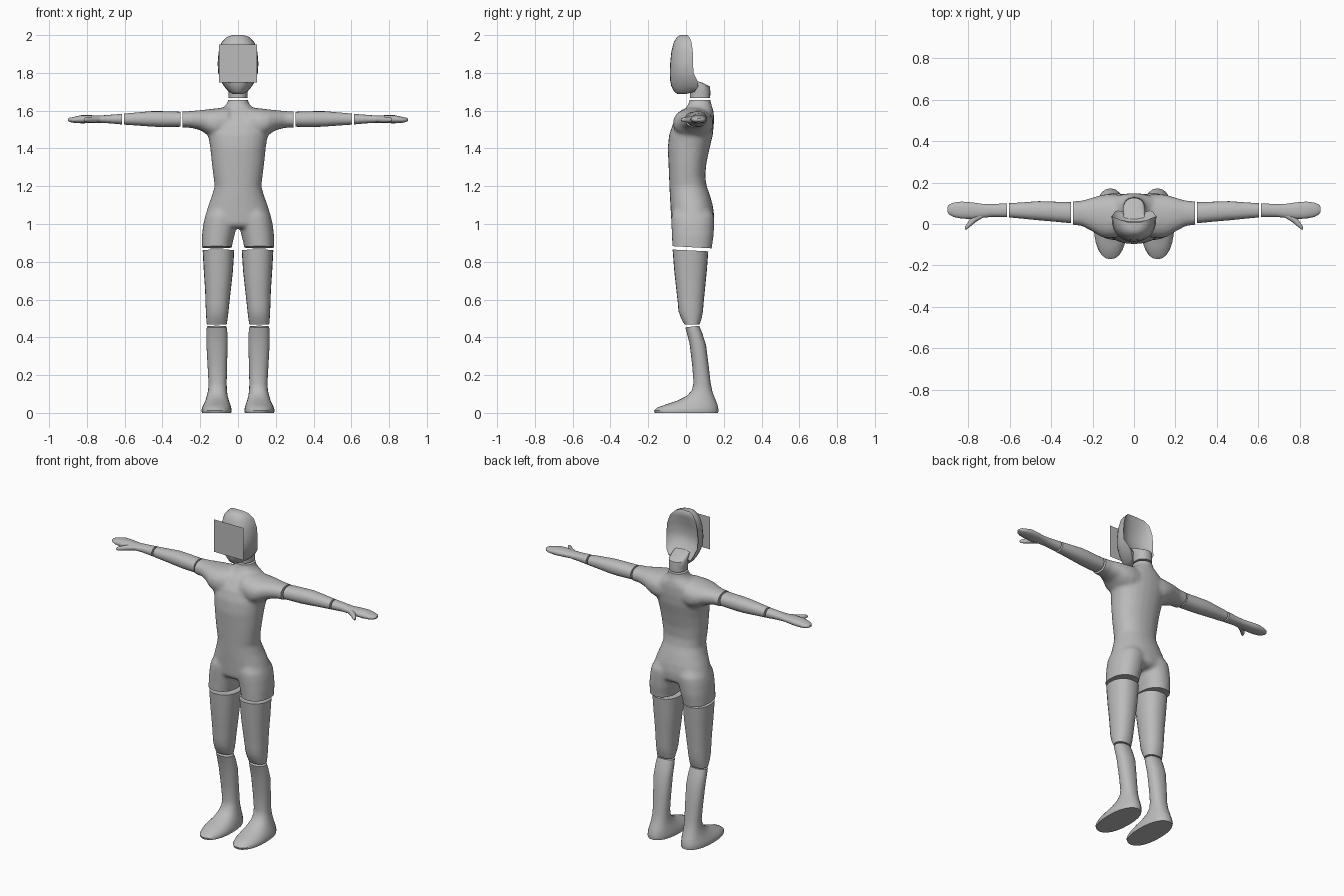
import bpy, bmesh, math

grey = bpy.data.materials.new("plain_grey")
grey.diffuse_color = (0.5, 0.5, 0.5, 1)


def finish(bm, name, recalc=True, angle=50):
    if recalc:
        bmesh.ops.recalc_face_normals(bm, faces=bm.faces)
    me = bpy.data.meshes.new(name)
    bm.to_mesh(me)
    bm.free()
    me.materials.append(grey)
    ob = bpy.data.objects.new(name, me)
    bpy.context.collection.objects.link(ob)
    bpy.ops.object.select_all(action='DESELECT')
    ob.select_set(True)
    bpy.context.view_layer.objects.active = ob
    bpy.ops.object.shade_smooth_by_angle(angle=math.radians(angle))
    return ob


def skin(bm, rings):
    """Join rings of points into a closed tube."""
    loops = [[bm.verts.new(p) for p in r] for r in rings]
    n = len(loops[0])
    for a, b in zip(loops, loops[1:]):
        for i in range(n):
            j = (i + 1) % n
            bm.faces.new((a[i], a[j], b[j], b[i]))
    bm.faces.new(loops[0][::-1])
    bm.faces.new(loops[-1])


def power(v, e):
    return math.copysign(abs(v) ** e, v)


def loft(bm, rings, axis='z', side=1, e=0.9, n=24):
    """rings: position, lateral min/max, y min/max, optional tilt along y."""
    out = []
    for r in rings:
        pos, a0, a1, y0, y1 = r[:5]
        tilt = r[5] if len(r) > 5 else 0
        ring = []
        for i in range(n):
            t = 2 * math.pi * i / n
            a = (a0 + a1) / 2 + (a1 - a0) / 2 * power(math.cos(t), e)
            dy = (y1 - y0) / 2 * power(math.sin(t), e)
            y, p = (y0 + y1) / 2 + dy, pos + tilt * dy
            ring.append((a * side, y, p) if axis == 'z' else (p * side, y, a))
        out.append(ring)
    skin(bm, out)


# Torso: trunk, shoulders and hips, blended together and then cut flat
bm = bmesh.new()
loft(bm, [(z, -w, w, a, b) for z, w, a, b in (
    (0.98, .10, -.06, .12), (1.0, .165, -.077, .146), (1.05, .172, -.08, .149),
    (1.1, .157, -.083, .142), (1.15, .138, -.086, .128), (1.2, .124, -.088, .11),
    (1.25, .130, -.09, .102), (1.32, .139, -.093, .108), (1.4, .147, -.097, .125),
    (1.47, .158, -.09, .142), (1.53, .16, -.07, .148), (1.58, .14, -.035, .148),
    (1.61, .09, -.005, .143), (1.63, .062, .01, .135), (1.655, .052, .019, .13),
    (1.70, .05, .02, .128))])
parts = [bm]
for s in (1, -1):
    b2 = bmesh.new()
    loft(b2, [(.05, 1.45, 1.62, -.06, .14), (.12, 1.455, 1.612, -.07, .145),
              (.16, 1.47, 1.607, -.062, .14), (.2, 1.497, 1.603, -.037, .128),
              (.25, 1.509, 1.598, -.01, .113), (.36, 1.513, 1.592, .002, .105)], 'x', s)
    parts.append(b2)
    b2 = bmesh.new()
    loft(b2, [(1.1, .0, .14, -.06, .12), (1.04, .0, .175, -.078, .15),
              (1.0, .004, .184, -.078, .15), (.94, .018, .191, -.075, .147),
              (.88, .033, .192, -.073, .138), (.8, .035, .19, -.07, .13)], 'z', s)
    parts.append(b2)
tmp = bpy.data.meshes.new("tmp")
for b2 in parts[1:]:
    b2.to_mesh(tmp)
    b2.free()
    bm.from_mesh(tmp)
bpy.data.meshes.remove(tmp)
torso = finish(bm, "torso")
mod = torso.modifiers.new("blend", 'REMESH')
mod.mode, mod.voxel_size = 'VOXEL', 0.01
bpy.ops.object.modifier_apply(modifier="blend")
mod = torso.modifiers.new("soften", 'SMOOTH')
mod.factor, mod.iterations = 0.5, 8
bpy.ops.object.modifier_apply(modifier="soften")
bm = bmesh.new()
bm.from_mesh(torso.data)
for co, no in (((.295, 0, 0), (1, 0, 0)), ((-.295, 0, 0), (-1, 0, 0)),
               ((0, .03, .877), (0, -.055, -1)), ((0, 0, 1.657), (0, 0, 1))):
    bmesh.ops.bisect_plane(bm, geom=bm.verts[:] + bm.edges[:] + bm.faces[:],
                           plane_co=co, plane_no=no, clear_outer=True)
    bmesh.ops.holes_fill(bm, edges=[e for e in bm.edges if e.is_boundary], sides=0)
bmesh.ops.recalc_face_normals(bm, faces=bm.faces)
bm.to_mesh(torso.data)
bm.free()
bpy.ops.object.shade_smooth_by_angle(angle=math.radians(50))

# Head: rounded face with a dished back
bm = bmesh.new()
rings = []
for z, w, yf, yb, dish in (
        (2.0, .03, -.03, .008, 0), (1.99, .06, -.048, .018, .004),
        (1.96, .088, -.066, .03, .02), (1.91, .103, -.078, .036, .04),
        (1.85, .108, -.084, .037, .05), (1.80, .105, -.086, .04, .045),
        (1.76, .092, -.084, .06, .03), (1.73, .075, -.078, .065, .01),
        (1.70, .05, -.062, .045, 0), (1.688, .025, -.045, 0, 0)):
    ring = []
    for i in range(28):
        t = 2 * math.pi * i / 28
        s = abs(math.sin(t))
        front = i > 14
        y = yb + (yf - yb) * s ** .8 if front else yb - dish * s ** 1.5
        ring.append((w * power(math.cos(t), .9), y, z))
    rings.append(ring)
skin(bm, rings)
finish(bm, "head")

# Neck
bm = bmesh.new()
loft(bm, [(1.668, -.05, .05, .02, .128), (1.70, -.05, .05, .02, .129),
          (1.735, -.054, .054, .005, .126, -.1), (1.762, -.05, .05, -.01, .09, -.3)])
finish(bm, "neck")

# Flat plate in front of the face, its normal pointing back to the head
bm = bmesh.new()
bm.faces.new([bm.verts.new((x, -.09, z)) for x, z in
              ((-.1, 1.75), (-.1, 1.95), (.1, 1.95), (.1, 1.75))])
bm.normal_update()
finish(bm, "face_plate", recalc=False)

for s, side in ((1, "left"), (-1, "right")):
    # Thigh down to the knee
    bm = bmesh.new()
    loft(bm, [(.86, .02, .187, -.071, .118, -.05), (.75, .027, .181, -.062, .11),
              (.65, .038, .174, -.051, .1), (.58, .046, .172, -.043, .093),
              (.54, .05, .17, -.04, .09), (.5, .055, .168, -.026, .083),
              (.468, .06, .165, -.008, .072)], 'z', s)
    finish(bm, side + "_thigh")

    # Shin and foot
    bm = bmesh.new()
    loft(bm, [(.457, .06, .165, -.004, .07, .12), (.42, .056, .167, .006, .086, .05),
              (.36, .055, .167, .02, .106), (.25, .058, .161, .033, .12),
              (.16, .06, .156, .04, .13), (.12, .059, .158, .032, .138),
              (.09, .055, .165, .004, .148), (.065, .048, .173, -.045, .158),
              (.045, .041, .183, -.105, .166), (.028, .036, .19, -.152, .17),
              (.012, .033, .194, -.17, .172), (0, .036, .191, -.166, .17)], 'z', s)
    finish(bm, side + "_shin_and_foot")

    # Forearm
    bm = bmesh.new()
    loft(bm, [(.305, 1.515, 1.594, .004, .105), (.4, 1.513, 1.597, .013, .108),
              (.46, 1.516, 1.597, .018, .11), (.54, 1.522, 1.59, .026, .104),
              (.603, 1.526, 1.584, .032, .1)], 'x', s)
    finish(bm, side + "_forearm")

    # Hand with thumb
    bm = bmesh.new()
    loft(bm, [(.613, 1.527, 1.583, .033, .1), (.68, 1.533, 1.578, .035, .096),
              (.73, 1.536, 1.574, .03, .097), (.78, 1.534, 1.576, .024, .104),
              (.83, 1.533, 1.576, .026, .108), (.87, 1.536, 1.567, .034, .103),
              (.89, 1.54, 1.563, .045, .095), (.9, 1.545, 1.558, .058, .083)], 'x', s)
    loft(bm, [(.73, 1.54, 1.57, .03, .06), (.765, 1.537, 1.569, .008, .05),
              (.79, 1.538, 1.566, -.013, .024), (.808, 1.541, 1.563, -.027, -.002),
              (.815, 1.547, 1.558, -.026, -.014)], 'x', s, n=12)
    finish(bm, side + "_hand")
